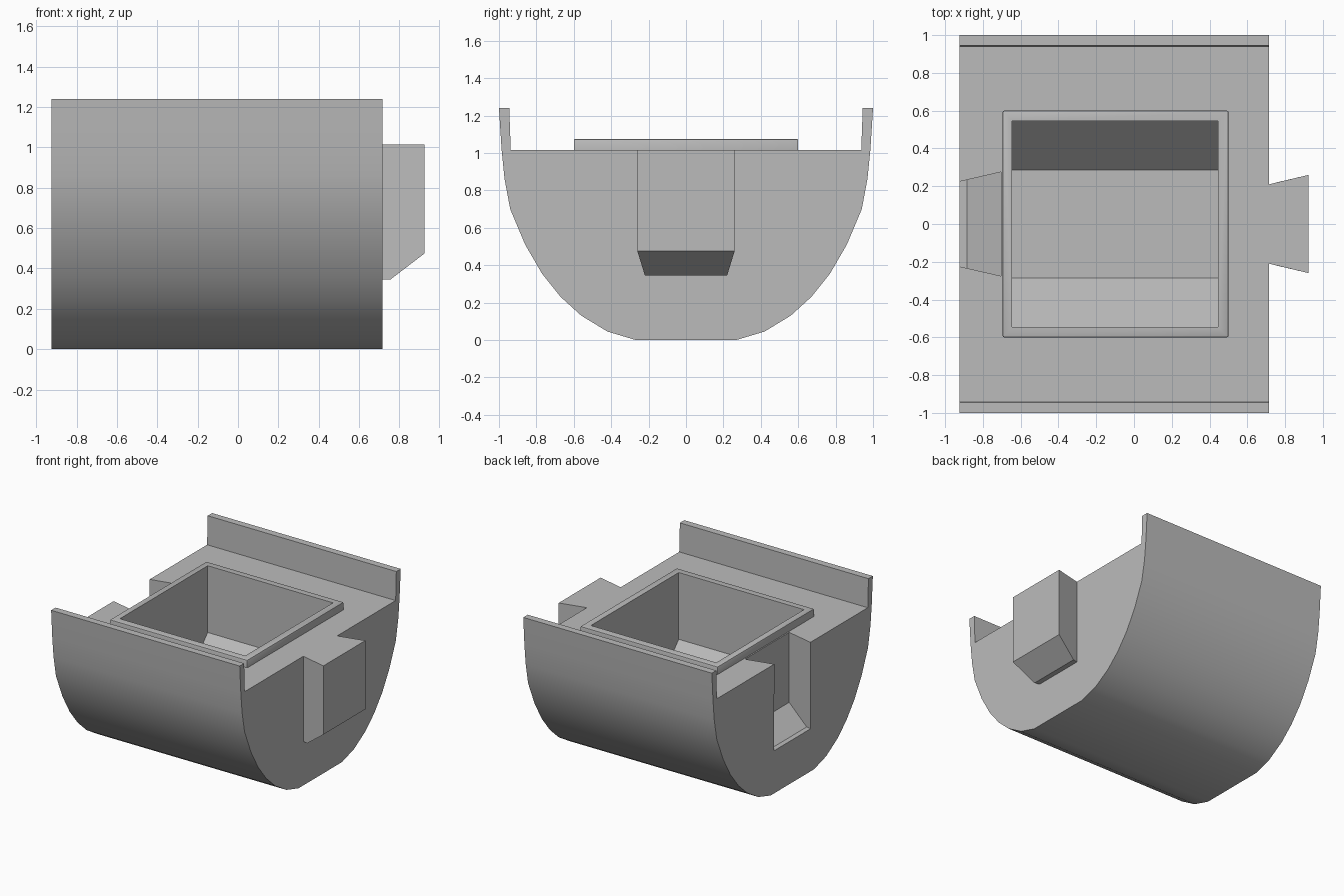
import bpy
import bmesh

cube = bpy.data.objects.get("Cube")
if cube:
    bpy.data.objects.remove(cube, do_unlink=True)

DECK, BACK, FRONT = 1.015, -0.925, 0.715

grey = bpy.data.materials.new("plain grey")
grey.use_nodes = True
COLOUR = (0.5, 0.5, 0.5, 1)
grey.diffuse_color = COLOUR
grey.node_tree.nodes["Principled BSDF"].inputs["Base Color"].default_value = COLOUR


def finish(name, bm):
    bmesh.ops.recalc_face_normals(bm, faces=bm.faces)
    mesh = bpy.data.meshes.new(name)
    bm.to_mesh(mesh)
    bm.free()
    mesh.materials.append(grey)
    obj = bpy.data.objects.new(name, mesh)
    bpy.context.collection.objects.link(obj)
    return obj


def mirrored_hull(name, half):
    """Convex solid from corner points, mirrored across y."""
    bm = bmesh.new()
    for x, y, z in half:
        bm.verts.new((x, y, z))
        bm.verts.new((x, -y, z))
    bmesh.ops.convex_hull(bm, input=bm.verts)
    bmesh.ops.dissolve_limit(bm, angle_limit=0.01, verts=bm.verts, edges=bm.edges)
    return finish(name, bm)


def combine(target, other, operation):
    mod = target.modifiers.new(operation.lower(), "BOOLEAN")
    mod.operation, mod.solver, mod.object = operation, "EXACT", other
    bpy.context.view_layer.objects.active = target
    bpy.ops.object.modifier_apply(modifier=mod.name)
    bpy.data.objects.remove(other, do_unlink=True)


# Hull-shaped body with two upright side rails, extruded along x
half = [(0.27, 0), (0.42, 0.045), (0.56, 0.13), (0.67, 0.23), (0.77, 0.355),
        (0.86, 0.51), (0.94, 0.7), (0.97, 0.86), (0.986, 1.02), (1, 1.24),
        (0.945, 1.24), (0.937, DECK)]
outline = half + [(-y, z) for y, z in reversed(half)]
bm = bmesh.new()
face = bm.faces.new([bm.verts.new((BACK, y, z)) for y, z in outline])
ext = bmesh.ops.extrude_face_region(bm, geom=[face])
moved = [v for v in ext["geom"] if isinstance(v, bmesh.types.BMVert)]
bmesh.ops.translate(bm, verts=moved, vec=(FRONT - BACK, 0, 0))
body = finish("body", bm)

# Raised rim around the bin opening, softened along its top
rim = mirrored_hull("rim", [(x, 0.6, z) for x in (-0.695, 0.5) for z in (0.95, 1.075)])
bevel = rim.modifiers.new("soft_edge", "BEVEL")
bevel.width, bevel.segments = 0.008, 2
bpy.context.view_layer.objects.active = rim
bpy.ops.object.modifier_apply(modifier=bevel.name)
combine(body, rim, "UNION")

# Dovetail tongue on one end
tongue = mirrored_hull("tongue", [
    (FRONT, 0.21, DECK), (0.925, 0.26, DECK), (0.925, 0.26, 0.475),
    (0.755, 0.22, 0.345), (FRONT, 0.21, 0.345)])
combine(body, tongue, "UNION")

# Matching dovetail socket in the other end
socket = mirrored_hull("socket_cutter", [
    (-1, 0.207, 1.2), (-0.705, 0.275, 1.2), (-0.705, 0.275, 0.465),
    (-0.885, 0.235, 0.335), (-1, 0.207, 0.335)])
combine(body, socket, "DIFFERENCE")

# Bin pocket with sloping floor sides
pocket = mirrored_hull("pocket_cutter", [
    (x, y, z) for x in (-0.645, 0.445)
    for y, z in ((0.545, 1.3), (0.545, 0.55), (0.285, 0.27))])
combine(body, pocket, "DIFFERENCE")

body.select_set(True)
bpy.context.view_layer.objects.active = body
bpy.ops.object.shade_smooth_by_angle(angle=0.5)
